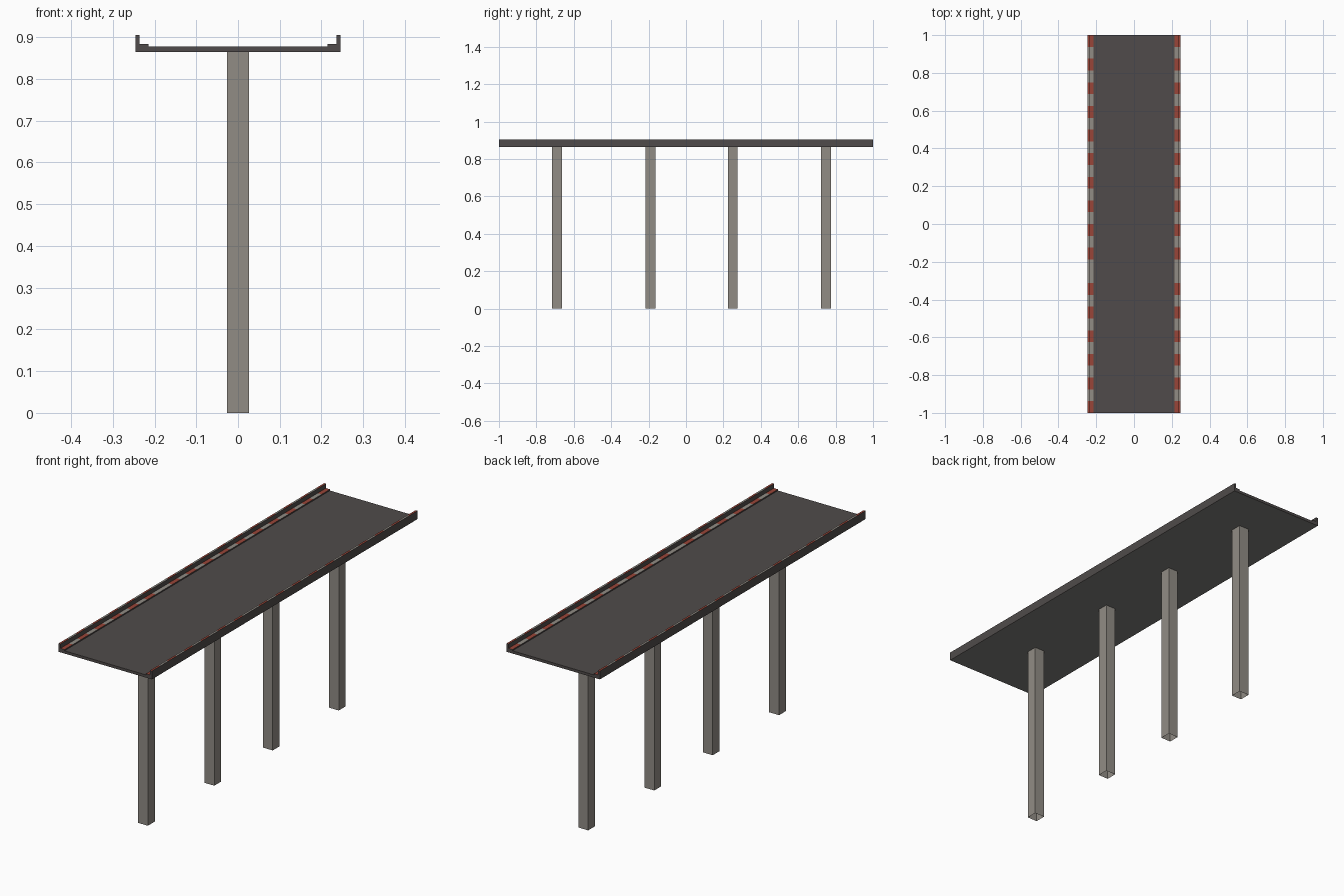
import bpy
import bmesh

cube = bpy.data.objects.get("Cube")
if cube:
    bpy.data.objects.remove(cube, do_unlink=True)


def material(name, rgb):
    mat = bpy.data.materials.new(name)
    mat.use_nodes = True
    mat.diffuse_color = (*rgb, 1)
    mat.node_tree.nodes["Principled BSDF"].inputs["Base Color"].default_value = (*rgb, 1)
    return mat


asphalt = material("dark asphalt", (0.08, 0.071, 0.069))
concrete = material("warm grey concrete", (0.285, 0.265, 0.235))
red = material("kerb red", (0.32, 0.06, 0.04))
underside = material("underside grey", (0.21, 0.207, 0.195))


def loft(name, rings, mats, caps=True):
    """Skin a run of matching closed rings, optionally capping both ends."""
    bm = bmesh.new()
    loops = [[bm.verts.new(p) for p in ring] for ring in rings]
    for a, b in zip(loops, loops[1:]):
        for i in range(len(a)):
            j = (i + 1) % len(a)
            bm.faces.new((a[i], a[j], b[j], b[i]))
    if caps:
        bm.faces.new(loops[0])
        bm.faces.new(loops[-1])
    bmesh.ops.recalc_face_normals(bm, faces=bm.faces)
    mesh = bpy.data.meshes.new(name)
    bm.to_mesh(mesh)
    bm.free()
    for mat in mats:
        mesh.materials.append(mat)
    obj = bpy.data.objects.new(name, mesh)
    bpy.context.collection.objects.link(obj)
    return obj


HALF = 1.0
BOTTOM, ROAD, KERB, WALL = 0.865, 0.878, 0.884, 0.905
OUTER, INNER, KERB_IN = 0.246, 0.236, 0.215
BLOCKS = 32
SHIFT = 20
step = 2 * HALF / BLOCKS

# Road deck with side walls and kerbs, one section run along the length
right = [(OUTER, BOTTOM), (OUTER, WALL), (INNER, WALL),
         (INNER, KERB), (KERB_IN, KERB), (KERB_IN, ROAD)]
section = right + [(-x, z) for x, z in reversed(right)]
rings = [[(x, HALF - i * step, z) for x, z in section] for i in range(BLOCKS + 1)]
deck = loft("road_deck", rings, [asphalt, concrete, red, underside])

# Painted kerb and wall tops: alternating blocks, shifted by one partway along
for face in deck.data.polygons:
    if face.normal.z < -0.5:
        face.material_index = 3
    elif face.normal.z > 0.5 and abs(face.center.x) > KERB_IN:
        block = int((HALF - face.center.y) / step)
        painted = block % 2 == (0 if block < SHIFT else 1)
        face.material_index = 2 if painted and block != SHIFT else 1

# Square support pillars, open at both ends
R = 0.026
for n, y in enumerate((-0.69, -0.19, 0.25, 0.748), 1):
    corners = [(-R, y - R), (R, y - R), (R, y + R), (-R, y + R)]
    loft("pillar_%d" % n, [[(px, py, z) for px, py in corners] for z in (0, BOTTOM)],
         [concrete], caps=False)
